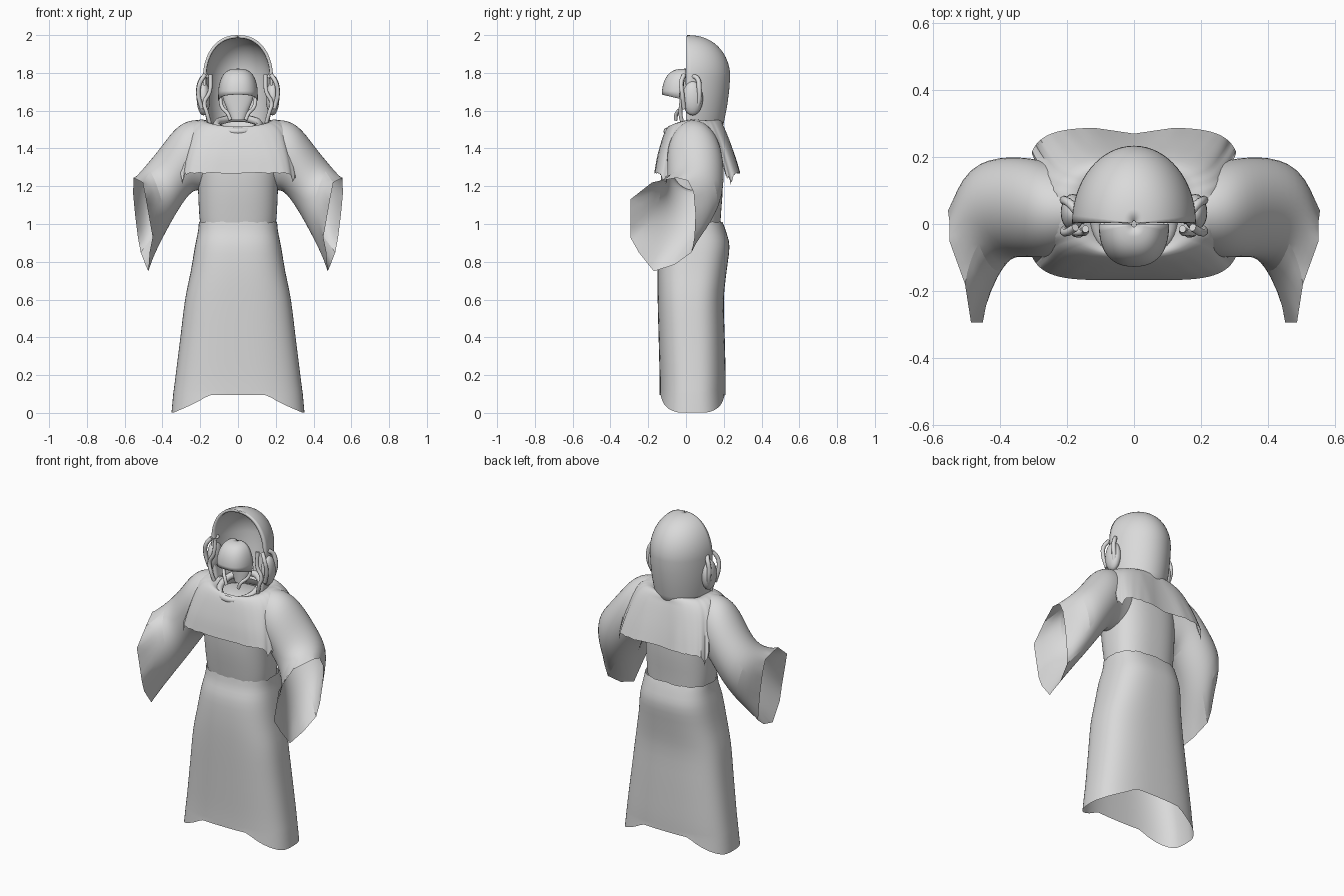
import bpy, bmesh, math
from mathutils import Vector

if "Cube" in bpy.data.objects:
    bpy.data.objects.remove(bpy.data.objects["Cube"])

cloth = bpy.data.materials.new("plain_grey")
cloth.diffuse_color = (0.7, 0.7, 0.7, 1)
cloth.use_nodes = True
cloth.node_tree.nodes["Principled BSDF"].inputs["Base Color"].default_value = cloth.diffuse_color


def finish(name, me, mirror=False, sub=0, solid=0, angle=50):
    """Link a mesh as a smooth, optionally mirrored part."""
    me.materials.clear()
    me.materials.append(cloth)
    me.shade_smooth()
    me.set_sharp_from_angle(angle=math.radians(angle))
    ob = bpy.data.objects.new(name, me)
    bpy.context.collection.objects.link(ob)
    if mirror:
        ob.modifiers.new("mirror", 'MIRROR').use_mirror_merge = False
    if sub:
        m = ob.modifiers.new("smooth", 'SUBSURF')
        m.levels = m.render_levels = sub
    if solid:
        m = ob.modifiers.new("thickness", 'SOLIDIFY')
        m.thickness, m.offset = solid, -1
    return ob


def loft(name, rings, closed=True, cap=False, **kw):
    """Skin a list of equal-length rings."""
    bm = bmesh.new()
    vs = [[bm.verts.new(p) for p in r] for r in rings]
    n = len(rings[0])
    for a, b in zip(vs, vs[1:]):
        for i in range(n if closed else n - 1):
            j = (i + 1) % n
            bm.faces.new((a[i], a[j], b[j], b[i]))
    if cap:
        bm.faces.new(vs[-1])
    bmesh.ops.recalc_face_normals(bm, faces=bm.faces)
    me = bpy.data.meshes.new(name)
    bm.to_mesh(me)
    bm.free()
    return finish(name, me, **kw)


def oval(z, rx, yf, yb, p=2.5, n=64):
    """Rounded-box ring between front yf and back yb, squarer for larger p."""
    out = []
    for i in range(n):
        t = 2 * math.pi * i / n
        c, s = math.cos(t), math.sin(t)
        x = rx * math.copysign(abs(c) ** (2 / p), c)
        y = (yf + yb) / 2 + (yb - yf) / 2 * math.copysign(abs(s) ** (2 / p), s)
        out.append(Vector((x, y, z)))
    return out


def resample(table, steps):
    """Smoothly interpolate rows of numbers."""
    rows = []
    for i in range(len(table) - 1):
        a, b, c, d = (table[max(0, min(len(table) - 1, i + k))] for k in (-1, 0, 1, 2))
        for s in range(steps):
            t = s / steps
            rows.append([0.5 * (2 * q + (r - p) * t + (2 * p - 5 * q + 4 * r - e) * t * t
                                + (3 * q - p - 3 * r + e) * t ** 3)
                         for p, q, r, e in zip(a, b, c, d)])
    return rows + [list(table[-1])]


def jag(i):
    """Repeatable ragged offset for torn hems."""
    return math.sin(i * 1.3) * 0.6 + math.sin(i * 3.1 + 1) * 0.4


# Skirt: height, half width, front, back
skirt = [oval(*r, p=2.7) for r in resample([
    (0.10, 0.343, -0.14, 0.21), (0.2, 0.33, -0.14, 0.21), (0.4, 0.305, -0.145, 0.205),
    (0.6, 0.28, -0.15, 0.2), (0.75, 0.25, -0.15, 0.215), (0.88, 0.228, -0.14, 0.23),
    (0.96, 0.212, -0.115, 0.212), (1.01, 0.207, -0.105, 0.193)], 3)]
hem = oval(0, 0.352, -0.14, 0.21, p=2.8)
for v in hem:
    v.z = 0.092 * (1 - max(0, min(1, (abs(v.x) - 0.16) / 0.18)) ** 0.8) + 0.002
for i, v in enumerate(skirt[-1]):
    v.z += 0.005 * jag(i)
loft("skirt", [hem] + skirt)

# Torso under the mantle
loft("torso", [oval(*r) for r in resample([
    (0.96, 0.195, -0.095, 0.18), (1.05, 0.205, -0.11, 0.185), (1.2, 0.212, -0.13, 0.195),
    (1.35, 0.215, -0.13, 0.19), (1.46, 0.17, -0.08, 0.16), (1.49, 0.1, -0.05, 0.13)], 3)], cap=True)

# Mantle with torn front and back flaps, raised over the shoulders
rows = resample([(1.515, 0.11, -0.07, 0.15, 2.2), (1.55, 0.195, -0.09, 0.18, 2.4),
                 (1.505, 0.265, -0.115, 0.21, 2.8), (1.38, 0.3, -0.15, 0.255, 3.8),
                 (1.27, 0.318, -0.168, 0.288, 4.6)], 4)
mantle = []
for k, row in enumerate(rows):
    f = k / (len(rows) - 1)
    ring = oval(*row, n=128)
    for i, v in enumerate(ring):
        s = math.sin(2 * math.pi * i / 128)
        if s < 0:
            v.z -= 0.045 * s * s * (1 - f)
        elif f > 0.4:
            v.y -= 0.018 * max(0, 1 - abs(v.x) / 0.12) * f
        side = max(0, 1 - abs(s) / 0.4)
        corner = max(0, 1 - abs(abs(s) - 0.55) / 0.2)
        ragged = 0.02 * jag(i) if abs(s) < 0.7 else 0.004 * jag(i)
        v.z += f ** 3 * (0.19 * side - 0.045 * corner + ragged)
        v.x *= 1 - 0.17 * side * f
    mantle.append(ring)
loft("mantle", mantle)


# Sleeves: centre, up axis, back axis, ending in a wide angular cuff
def arm_ring(c, u, v):
    c, u, v = Vector(c), Vector(u) * 1.03, Vector(v) * 1.04
    return [c + u * math.cos(i * math.pi / 6) + v * math.sin(i * math.pi / 6) for i in range(12)]


cuff = [(0.552, -0.05, 1.245), (0.552, 0.01, 1.23), (0.556, 0.04, 1.17), (0.545, 0.05, 1.05),
        (0.53, 0.045, 0.93), (0.515, 0.03, 0.85), (0.49, -0.06, 0.785), (0.475, -0.17, 0.75),
        (0.468, -0.25, 0.85), (0.452, -0.295, 0.93), (0.487, -0.295, 1.13), (0.505, -0.18, 1.22)]
sleeve = loft("sleeves", [
    arm_ring((0.14, 0.04, 1.36), (0, 0, 0.185), (0, 0.12, 0)),
    arm_ring((0.21, 0.04, 1.367), (0.01, 0, 0.192), (0, 0.135, 0)),
    arm_ring((0.28, 0.045, 1.357), (0.038, 0, 0.178), (0, 0.148, 0)),
    arm_ring((0.36, 0.055, 1.245), (0.052, 0, 0.157), (0.01, 0.15, 0)),
    arm_ring((0.443, 0.035, 1.125), (0.055, 0, 0.17), (0.042, 0.15, 0)),
    [Vector(p) for p in cuff]], mirror=True, sub=2)
# Keep the cuff corners angular
crease = sleeve.data.attributes.new("crease_vert", 'FLOAT', 'POINT')
for i in range(60, 72):
    crease.data[i].value = 1.0


# Hood and brow cap: half-oval shells opening along y
def half(z, rx, depth, y0=0.0, n=32, p=2.0):
    out = []
    for i in range(n + 1):
        c, s = math.cos(math.pi * i / n), max(0, math.sin(math.pi * i / n))
        out.append(Vector((rx * math.copysign(abs(c) ** (2 / p), c), y0 + depth * s ** (2 / p), z)))
    return out


hood = [half(*r) for r in ((1.47, 0.155, 0.185), (1.55, 0.168, 0.203), (1.62, 0.179, 0.217), (1.7, 0.184, 0.228))]
for k in range(14):
    a = math.radians(k * 6.85)
    w = math.cos(a) ** 0.87
    hood.append(half(1.78 + 0.22 * math.sin(a), 0.185 * w, 0.23 * w, 0.004))
loft("hood", hood, closed=False, solid=0.016)

brow = []
for k in range(12):
    a = math.radians(k * 8.1)
    w = math.cos(a) ** 0.65
    ring = half(1.685 + 0.137 * math.sin(a), 0.105 * w, -0.128 * w, 0.0, 24, 2.4)
    if k == 0:
        for v in ring:
            v.z -= 0.03 * (1 + v.y / 0.128)
    brow.append(ring)
loft("brow_cap", brow, closed=False, solid=0.006)

# Tapering face plate set back under the brow
loft("face", [half(z, w, -0.025, 0.025, 12) for z, w in
              ((1.7, 0.09), (1.65, 0.075), (1.6, 0.055), (1.55, 0.035))], closed=False)


# Primitive and tube helpers for the headgear
def ball(name, loc, scale):
    bm = bmesh.new()
    bmesh.ops.create_uvsphere(bm, u_segments=20, v_segments=12, radius=1)
    for v in bm.verts:
        v.co = Vector(loc) + Vector(a * b for a, b in zip(v.co, scale))
    me = bpy.data.meshes.new(name)
    bm.to_mesh(me)
    bm.free()
    finish(name, me, mirror=True)


def tube(name, pts, r, cyclic=False, mirror=True):
    cu = bpy.data.curves.new(name, 'CURVE')
    cu.dimensions = '3D'
    cu.bevel_depth, cu.bevel_resolution, cu.resolution_u = r, 2, 6
    cu.use_fill_caps = True
    sp = cu.splines.new('BEZIER')
    sp.bezier_points.add(len(pts) - 1)
    for b, p in zip(sp.bezier_points, pts):
        b.co = p
        b.handle_left_type = b.handle_right_type = 'AUTO'
    sp.use_cyclic_u = cyclic
    tmp = bpy.data.objects.new("tmp", cu)
    me = bpy.data.meshes.new_from_object(tmp)
    bpy.data.objects.remove(tmp)
    finish(name, me, mirror=mirror)


# Neck collar, lower at the front
tube("collar", [(0.112 * math.cos(t), 0.02 + 0.12 * math.sin(t), 1.525 + 0.035 * math.sin(t))
                for t in (i * math.pi / 4 for i in range(8))], 0.02, True, False)
# Side pieces: pad, curved rim, hoses and lower clips
ball("ear_pads", (0.183, 0.035, 1.665), (0.036, 0.055, 0.09))
tube("ear_rims", [(0.165, 0.03, 1.785), (0.19, 0.06, 1.77), (0.208, 0.07, 1.72),
                  (0.203, 0.068, 1.65), (0.185, 0.045, 1.59)], 0.013)
tube("ear_hoses", [(0.145, -0.015, 1.79), (0.15, -0.025, 1.7), (0.178, -0.025, 1.64),
                   (0.165, -0.03, 1.59), (0.15, -0.02, 1.535)], 0.011)
tube("ear_clips", [(0.175, -0.01, 1.79), (0.2, -0.025, 1.75), (0.21, -0.02, 1.69), (0.192, -0.01, 1.61)], 0.012)
# Jaw struts
tube("jaw_struts", [(0.095, -0.005, 1.68), (0.085, -0.02, 1.62), (0.055, -0.05, 1.585), (0.04, -0.055, 1.55)], 0.01)
